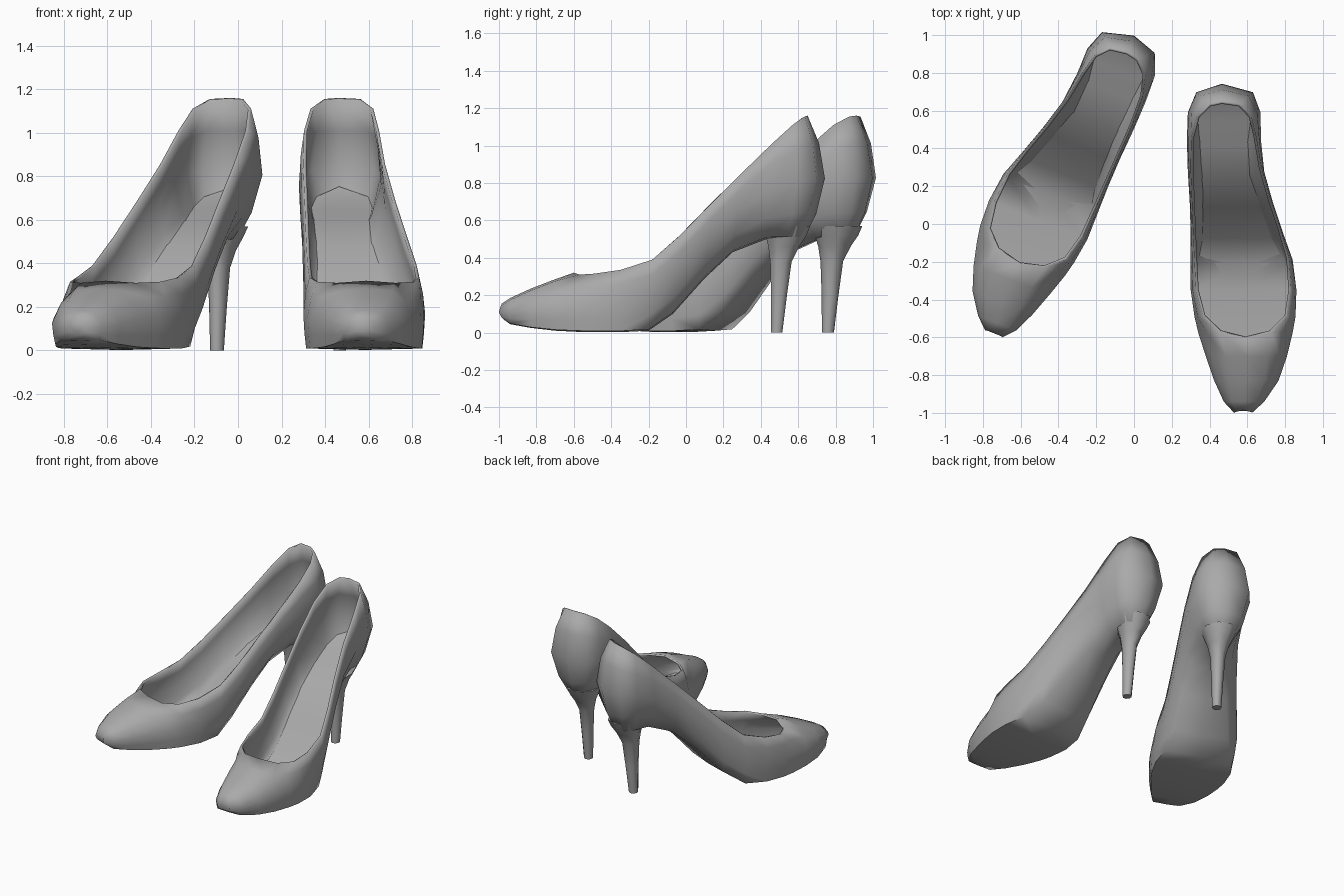
import bpy, bmesh, math
from mathutils import Matrix, Vector

cube = bpy.data.objects.get("Cube")
if cube:
    bpy.data.objects.remove(cube)

grey = bpy.data.materials.new("grey_leather")
grey.use_nodes = True
COLOUR = (0.4, 0.4, 0.4, 1)
grey.diffuse_color = COLOUR
grey.node_tree.nodes["Principled BSDF"].inputs["Base Color"].default_value = COLOUR

# Cross-sections from toe to heel:
# rim y, rim z, base y, base z, inner x, outer x, rim width, sole width, backward bulge
STATIONS = [
    (-.985, .145, -.975, .07, .53, .625, .7, .8, -.02),
    (-.94, .175, -.94, .045, .475, .69, .6, .87, 0),
    (-.83, .225, -.83, .025, .425, .765, .55, .9, 0),
    (-.7, .275, -.7, .01, .38, .81, .52, .93, 0),
    (-.57, .31, -.58, .004, .34, .84, .54, .95, 0),
    (-.49, .315, -.49, .002, .32, .855, .83, .96, 0),
    (-.35, .335, -.35, .002, .3, .86, .9, .95, 0),
    (-.18, .39, -.2, .01, .3, .84, .93, .88, 0),
    (-.03, .52, -.07, .1, .3, .79, .95, .75, 0),
    (.13, .685, .1, .29, .295, .735, .95, .65, 0),
    (.3, .855, .25, .43, .285, .69, .93, .5, 0),
    (.46, 1.01, .43, .5, .28, .672, .88, .42, 0),
    (.57, 1.11, .54, .5, .285, .67, .75, .42, .035),
    (.635, 1.155, .6, .5, .33, .63, .55, .4, .08),
    (.65, 1.16, .625, .49, .465, .465, 0, 0, .105),
]
THROAT = 4
LEVELS = (0, .22, .5, .78, .98)


def wall(station, t, side):
    """Point on a side wall; t runs from the rim (0) to the base (1)."""
    yr, zr, yb, zb, xl, xr, rim, sole, bulge = station
    if t < .5:
        width = rim + (1 - rim) * math.sin(t * math.pi)
    else:
        width = 1 - (1 - sole) * ((t - .5) / .5) ** 1.6
    x = (xl + xr) / 2 + side * width * (xr - xl) / 2
    y = yr + (yb - yr) * t + bulge * math.sin(math.pi * t)
    return Vector((x, y, zr + (zb - zr) * t))


def make_object(name, bm):
    bmesh.ops.remove_doubles(bm, verts=bm.verts, dist=.0005)
    mesh = bpy.data.meshes.new(name)
    bm.to_mesh(mesh)
    bm.free()
    mesh.materials.append(grey)
    obj = bpy.data.objects.new(name, mesh)
    bpy.context.collection.objects.link(obj)
    bpy.ops.object.select_all(action='DESELECT')
    obj.select_set(True)
    bpy.context.view_layer.objects.active = obj
    bpy.ops.object.shade_smooth_by_angle(angle=math.radians(65))
    return obj


def upper():
    bm = bmesh.new()
    rings = []
    for i, st in enumerate(STATIONS):
        pts = [wall(st, t, -1) for t in LEVELS]
        pts.append(Vector(((st[4] + st[5]) / 2, st[2], st[3])))
        pts += [wall(st, t, 1) for t in reversed(LEVELS)]
        if i <= THROAT:  # crown of the toe box
            crown_y = st[0] - (.03 if i == THROAT else 0)
            pts.append(Vector(((st[4] + st[5]) / 2, crown_y, st[1] + .01)))
        rings.append([bm.verts.new(p) for p in pts])
    bm.faces.new(rings[0])
    for i, (a, b) in enumerate(zip(rings, rings[1:])):
        closed = i < THROAT
        for j in range(len(a) if closed else 10):
            k = (j + 1) % 12
            bm.faces.new((a[j], b[j], b[k], a[k]))
    obj = make_object("left_upper", bm)
    shell = obj.modifiers.new("thickness", 'SOLIDIFY')
    shell.thickness = .015
    shell.offset = -1
    return obj


def insole():
    """Footbed that rises into the back of the heel cup."""
    bm = bmesh.new()
    rows = []
    for i, st in enumerate(STATIONS[6:]):
        t = .96 - .0055 * i * i
        forward = Vector((0, -.004 * i, 0))
        row = [wall(st, t, side) * 1 + forward for side in (-.97, .97)]
        rows.append([bm.verts.new(p) for p in row])
    for a, b in zip(rows, rows[1:]):
        bm.faces.new((a[0], a[1], b[1], b[0]))
    return make_object("left_insole", bm)


def heel():
    # height, front y, back y, half width
    levels = [(0, .455, .515, .03), (.2, .455, .54, .038), (.38, .45, .565, .048),
              (.46, .44, .605, .068), (.52, .425, .645, .095), (.57, .42, .665, .115)]
    bm = bmesh.new()
    rings = []
    for z, front, back, half in levels:
        ring = []
        for n in range(8):
            a = math.tau * (n + .5) / 8
            ring.append(bm.verts.new((.468 + 1.05 * half * math.cos(a),
                                      (front + back) / 2 + (back - front) * .54 * math.sin(a), z)))
        rings.append(ring)
    for a, b in zip(rings, rings[1:]):
        for n in range(8):
            k = (n + 1) % 8
            bm.faces.new((a[n], a[k], b[k], b[n]))
    bm.faces.new(rings[0][::-1])
    bm.faces.new(rings[-1])
    return make_object("left_heel", bm)


# The right shoe is a mirrored copy, turned outwards
place = (Matrix.Translation((-.745, -.582, 0)) @ Matrix.Rotation(math.radians(-21.5), 4, 'Z')
         @ Matrix.Scale(-1, 4, (1, 0, 0)) @ Matrix.Translation((-.58, 1, 0)))
for part in (upper(), insole(), heel()):
    twin = part.copy()
    twin.name = part.name.replace("left", "right")
    twin.data = part.data.copy()
    twin.data.transform(place)
    twin.data.flip_normals()
    bpy.context.collection.objects.link(twin)
